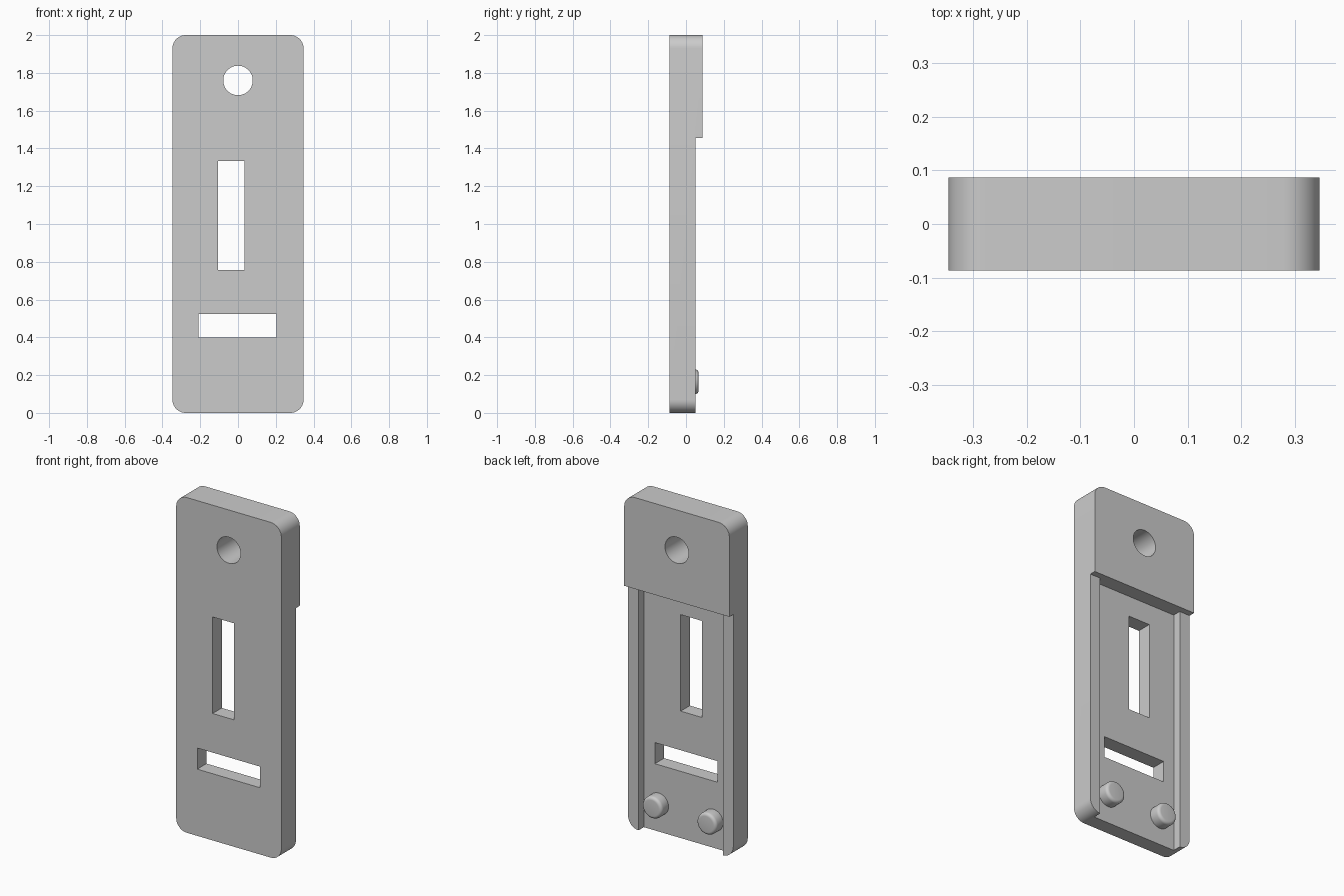
import bpy, bmesh
from math import cos, sin, pi, radians
from mathutils import Vector

default = bpy.data.objects.get("Cube")
if default:
    bpy.data.objects.remove(default, do_unlink=True)

W, FRONT, BACK = 0.347, -0.087, 0.087   # half width, front and back planes
RAIL_Y, FLOOR_Y = 0.05, 0.0             # rail tops and channel floor
RAIL_X, BLOCK_Z = 0.278, 1.455          # rail inner edge, underside of head block

grey = bpy.data.materials.new("plain grey")
grey.use_nodes = True
grey.diffuse_color = (0.6, 0.6, 0.6, 1)
grey.node_tree.nodes["Principled BSDF"].inputs["Base Color"].default_value = (0.6, 0.6, 0.6, 1)


def prism(name, points, offset):
    """Extrude a closed outline of 3D points along an offset."""
    bm = bmesh.new()
    face = bm.faces.new([bm.verts.new(p) for p in points])
    ext = bmesh.ops.extrude_face_region(bm, geom=[face], use_keep_orig=True)
    moved = [g for g in ext["geom"] if isinstance(g, bmesh.types.BMVert)]
    bmesh.ops.translate(bm, verts=moved, vec=Vector(offset))
    bmesh.ops.recalc_face_normals(bm, faces=bm.faces)
    mesh = bpy.data.meshes.new(name)
    bm.to_mesh(mesh)
    bm.free()
    mesh.materials.append(grey)
    obj = bpy.data.objects.new(name, mesh)
    bpy.context.collection.objects.link(obj)
    return obj


def arc(cx, cz, r, start, end, n, y):
    """Points along an arc in the xz plane, angles in degrees."""
    angles = [radians(start + (end - start) * i / n) for i in range(n + 1)]
    return [(cx + r * cos(a), y, cz + r * sin(a)) for a in angles]


def activate(obj):
    bpy.ops.object.select_all(action="DESELECT")
    obj.select_set(True)
    bpy.context.view_layer.objects.active = obj


def cut(body, cutter):
    cutter.hide_render = True
    mod = body.modifiers.new("cut", "BOOLEAN")
    mod.operation, mod.solver, mod.object = "DIFFERENCE", "EXACT", cutter
    activate(body)
    bpy.ops.object.modifier_apply(modifier=mod.name)
    bpy.data.objects.remove(cutter, do_unlink=True)


# Rounded body at full depth
R = 0.07
outline = []
for sx, cz, a in ((1, 2 - R, 0), (-1, 2 - R, 90), (-1, R, 180), (1, R, 270)):
    outline += arc(sx * (W - R), cz, R, a, a + 90, 10, FRONT)
body = prism("tag_body", outline, (0, BACK - FRONT, 0))

# Stepped channel below the head block, leaving a rail on each side
half = [(RAIL_X, FLOOR_Y), (RAIL_X, RAIL_Y), (0.5, RAIL_Y), (0.5, 0.3)]
section = half + [(-x, y) for x, y in reversed(half)]
cut(body, prism("channel_cutter", [(x, y, -0.1) for x, y in section], (0, 0, BLOCK_Z + 0.1)))

# Upright and level slots
for x0, x1, z0, z1 in ((-0.107, 0.035, 0.757, 1.333), (-0.208, 0.205, 0.398, 0.524)):
    corners = [(x0, -0.3, z0), (x1, -0.3, z0), (x1, -0.3, z1), (x0, -0.3, z1)]
    cut(body, prism("slot_cutter", corners, (0, 0.6, 0)))

# Round hanging hole
cut(body, prism("hole_cutter", arc(0, 1.76, 0.078, 0, 360, 48, -0.3)[:-1], (0, 0.6, 0)))
activate(body)
bpy.ops.object.shade_smooth_by_angle(angle=radians(30))

# Two pegs with rounded tips on the channel floor
for side, x in (("left", 0.18), ("right", -0.18)):
    y0 = FLOOR_Y - 0.02
    peg = prism(side + "_peg", arc(x, 0.165, 0.065, 0, 360, 40, y0)[:-1], (0, 0.067 - y0, 0))
    bev = peg.modifiers.new("round_tip", "BEVEL")
    bev.width, bev.segments, bev.limit_method = 0.018, 5, "ANGLE"
    bev.angle_limit = radians(60)
    activate(peg)
    bpy.ops.object.modifier_apply(modifier=bev.name)
    bpy.ops.object.shade_smooth_by_angle(angle=radians(30))
